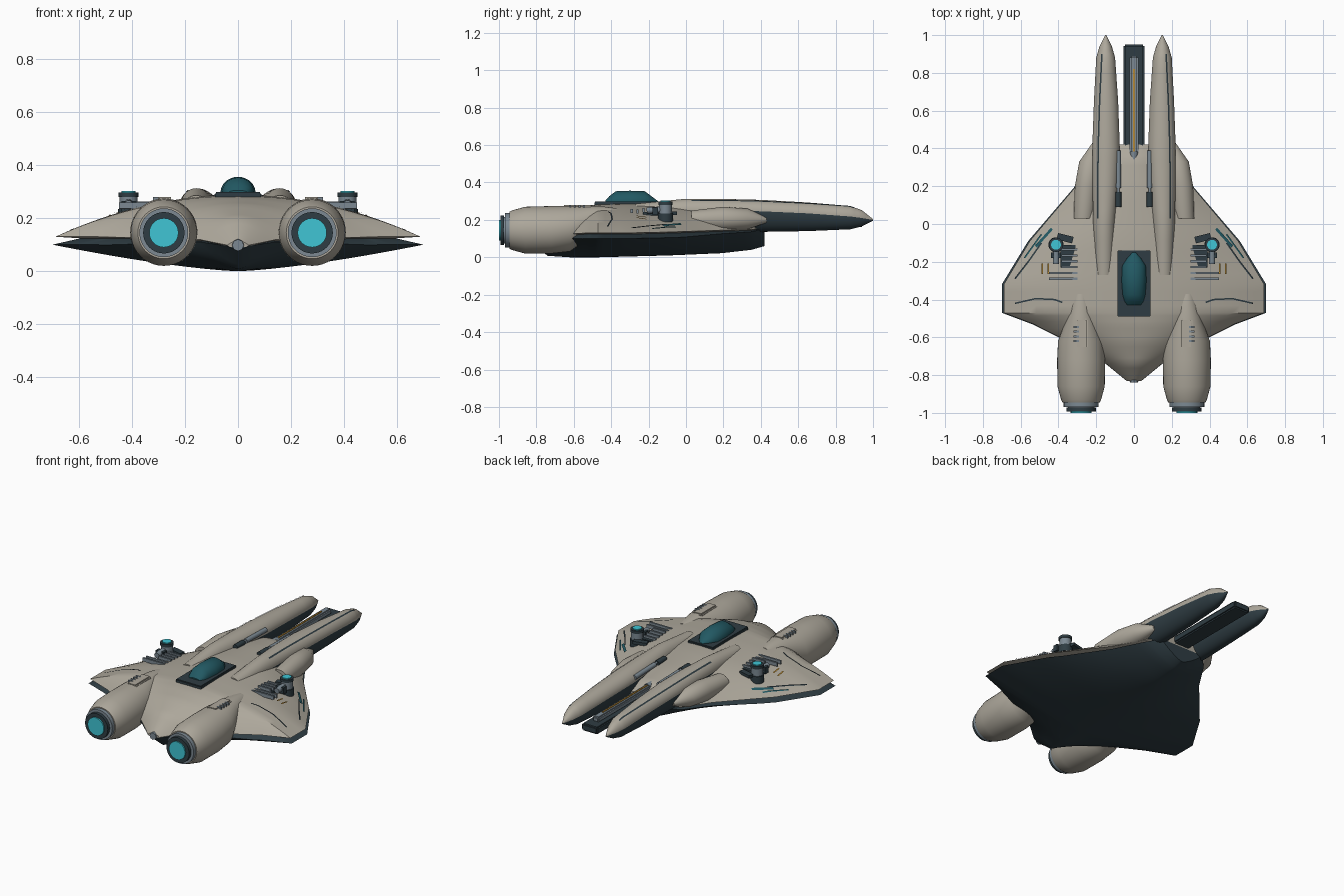
import bpy, bmesh, math
from mathutils import Matrix, Vector

cube = bpy.data.objects.get("Cube")
if cube:
    bpy.data.objects.remove(cube, do_unlink=True)


def material(name, r, g, b):
    m = bpy.data.materials.new(name)
    m.use_nodes = True
    m.diffuse_color = (r, g, b, 1)
    m.node_tree.nodes["Principled BSDF"].inputs["Base Color"].default_value = (r, g, b, 1)
    return m


BEIGE = material("warm beige", 0.42, 0.39, 0.33)
DARK = material("dark slate", 0.028, 0.046, 0.056)
GREY = material("steel grey", 0.2, 0.25, 0.29)
GLASS = material("teal glass", 0.016, 0.1, 0.125)
GLOW = material("cyan glow", 0.05, 0.56, 0.66)
GOLD = material("gold", 0.5, 0.27, 0.04)


def finish(name, bm, mats, mirror=False, fix_normals=True):
    if fix_normals:
        bmesh.ops.recalc_face_normals(bm, faces=bm.faces)
    me = bpy.data.meshes.new(name)
    bm.to_mesh(me)
    bm.free()
    for m in mats:
        me.materials.append(m)
    ob = bpy.data.objects.new(name, me)
    bpy.context.collection.objects.link(ob)
    bpy.ops.object.select_all(action="DESELECT")
    ob.select_set(True)
    bpy.context.view_layer.objects.active = ob
    bpy.ops.object.shade_smooth_by_angle(angle=math.radians(35))
    if mirror:
        ob.modifiers.new("Mirror", "MIRROR").use_mirror_merge = False
    return ob


def loft(name, rings, mats, mirror=False, rule=lambda i: 0):
    """Skin closed rings of equal length; rule picks the material by position on the ring."""
    bm = bmesh.new()
    rows = [[bm.verts.new(p) for p in ring] for ring in rings]
    n = len(rows[0])
    for a, b in zip(rows, rows[1:]):
        for i in range(n):
            j = (i + 1) % n
            bm.faces.new((a[i], a[j], b[j], b[i])).material_index = rule(i)
    for end in (rows[0], rows[-1]):
        bm.faces.new(end)
    return finish(name, bm, mats, mirror)


def box(name, loc, size, mat, mirror=False, turn=0, bevel=0):
    bm = bmesh.new()
    bmesh.ops.create_cube(bm, size=1, matrix=Matrix.Translation(loc) @ Matrix.Rotation(turn, 4, "Z")
                          @ Matrix.Diagonal((*size, 1)))
    if bevel:
        bmesh.ops.bevel(bm, geom=bm.edges[:], offset=bevel, segments=2, affect="EDGES")
    return finish(name, bm, [mat], mirror)


def rod(name, start, end, r1, r2, mat, mirror=False, sides=24):
    bm = bmesh.new()
    a, b = Vector(start), Vector(end)
    turn = (b - a).to_track_quat("Z", "Y").to_matrix().to_4x4()
    bmesh.ops.create_cone(bm, cap_ends=True, segments=sides, radius1=r1, radius2=r2,
                          depth=(b - a).length, matrix=Matrix.Translation((a + b) / 2) @ turn)
    return finish(name, bm, [mat], mirror)


def sample(keys, y):
    for a, b in zip(keys, keys[1:]):
        if y <= b[0]:
            f = max(0, (y - a[0]) / (b[0] - a[0]))
            return [p + (q - p) * f for p, q in zip(a[1:], b[1:])]
    return list(keys[-1][1:])


def stations(keys, steps):
    out = [a[0] + (b[0] - a[0]) * k / steps for a, b in zip(keys, keys[1:]) for k in range(steps)]
    return out + [keys[-1][0]]


# Hull stations: y, half width, top, bottom, seam height
HULL = [(-0.83, 0.04, 0.115, 0.08, 0.098), (-0.74, 0.15, 0.2, 0.008, 0.12),
        (-0.62, 0.36, 0.252, 0, 0.125), (-0.53, 0.54, 0.275, 0, 0.13),
        (-0.47, 0.7, 0.284, 0, 0.13), (-0.32, 0.7, 0.288, 0.004, 0.13),
        (-0.09, 0.56, 0.288, 0.01, 0.135), (0.19, 0.32, 0.27, 0.022, 0.145),
        (0.35, 0.22, 0.25, 0.04, 0.15), (0.42, 0.15, 0.21, 0.06, 0.16)]
# Prong stations: y, centre x, half width, seam height, rise, drop
PRONG = [(-0.27, 0.158, 0.043, 0.25, 0.036, 0.03), (0, 0.158, 0.058, 0.25, 0.063, 0.08),
         (0.2, 0.152, 0.068, 0.25, 0.062, 0.1), (0.4, 0.148, 0.073, 0.246, 0.061, 0.11),
         (0.65, 0.148, 0.064, 0.235, 0.058, 0.095), (0.88, 0.15, 0.05, 0.218, 0.056, 0.068),
         (0.94, 0.15, 0.033, 0.21, 0.042, 0.045), (1.0, 0.15, 0.003, 0.2, 0.004, 0.004)]


def hull_top(x, y):
    w, top, _, seam = sample(HULL, y)
    return seam + (top - seam) * max(0, 1 - (x / w) ** 2)


def prong_top(x, y):
    cx, rx, seam, rise, _ = sample(PRONG, y)
    return seam + rise * math.sqrt(max(0, 1 - ((x - cx) / rx) ** 2))


N = 32
span = [2 * k / N - 1 for k in range(N + 1)]
upper, lower = [], []
for y in stations(HULL, 4):
    w, top, low, seam = sample(HULL, y)
    inner = seam - 0.006
    rim = seam - 0.03 * min(1, w / 0.5)
    upper.append([(t * w * 0.985, y, seam + (top - seam) * (1 - t * t)) for t in span]
                 + [(w * 0.85, y, inner), (-w * 0.85, y, inner)])
    lower.append([(t * w, y, rim - (rim - low) * (1 - abs(t) ** 1.4)) for t in span]
                 + [(w * 0.85, y, inner), (-w * 0.85, y, inner)])
loft("upper_hull", upper, [BEIGE])
loft("lower_hull", lower, [DARK])
rod("tail_port", (0, -0.838, 0.098), (0, -0.82, 0.098), 0.022, 0.024, GREY, sides=8)


def oval(cx, y, cz, rx, rise, drop, n=32):
    angles = [2 * math.pi * k / n for k in range(n)]
    return [(cx + rx * math.cos(a), y, cz + (rise if math.sin(a) > 0 else drop) * math.sin(a)) for a in angles]


# Forward prongs, beige above and dark below
loft("prong", [oval(s[0], y, *[s[2], s[1], s[3], s[4]]) for y in stations(PRONG, 3)
               for s in [sample(PRONG, y)]], [BEIGE, DARK], True, lambda i: int(i >= 16))

# Shoulder pods beside the prongs
POD = [(0.03, 0.265, 0.055, 0.2, 0.05), (0.2, 0.25, 0.063, 0.205, 0.065),
       (0.33, 0.23, 0.06, 0.205, 0.055), (0.43, 0.2, 0.02, 0.2, 0.015)]
loft("shoulder_pod", [oval(x, y, z, rx, rz, rz) for y, x, rx, z, rz in POD], [BEIGE], True)

# Engine nacelles
ENGINE = [(-0.945, 0.28, 0.098, 0.145), (-0.93, 0.28, 0.106, 0.145), (-0.86, 0.28, 0.125, 0.145),
          (-0.72, 0.28, 0.127, 0.147), (-0.62, 0.28, 0.122, 0.153), (-0.52, 0.28, 0.085, 0.19),
          (-0.43, 0.28, 0.06, 0.21), (-0.37, 0.28, 0.04, 0.222)]
loft("engine_nacelle", [oval(x, y, z, r, r, r, 40) for y, x, r, z in ENGINE], [BEIGE], True)
for part, y1, y2, r, mat in (("engine_ring", -0.968, -0.94, 0.092, GREY),
                             ("engine_neck", -0.975, -0.96, 0.07, GREY),
                             ("engine_nozzle", -0.992, -0.972, 0.078, DARK),
                             ("engine_glow", -1.0, -0.99, 0.055, GLOW)):
    rod(part, (0.28, y1, 0.145), (0.28, y2, 0.145), r, r, mat, True, 40)
box("engine_hatch", (0.277, -0.58, 0.268), (0.066, 0.16, 0.022), BEIGE, True, bevel=0.008)
for k in range(4):
    box("hatch_fin", (0.306, -0.62 + 0.025 * k, 0.272), (0.03, 0.01, 0.016), GREY, True)

# Canopy on its deck plate
box("canopy_deck", (0, -0.315, 0.287), (0.175, 0.35, 0.022), DARK, bevel=0.004)
CANOPY = [(-0.43, 0.035, 0.008), (-0.41, 0.05, 0.03), (-0.375, 0.06, 0.056), (-0.3, 0.066, 0.059),
          (-0.22, 0.062, 0.056), (-0.18, 0.036, 0.026), (-0.15, 0.008, 0.004)]
loft("canopy", [oval(0, y, 0.297, rx, rz, 0.004) for y, rx, rz in CANOPY], [GLASS])

# Central rail gun between the prongs
box("gun_rail", (0, 0.65, 0.185), (0.11, 0.6, 0.045), DARK, bevel=0.008)
box("gun_barrel", (0, 0.62, 0.222), (0.045, 0.54, 0.035), GREY, bevel=0.008)
rod("barrel_root", (0, 0.27, 0.25), (0, 0.38, 0.228), 0.004, 0.022, GREY)
box("barrel_strip", (0, 0.58, 0.241), (0.009, 0.48, 0.006), GOLD)

# Small cannons on the inner flanks of the prongs
rod("side_cannon", (0.083, 0.19, 0.275), (0.083, 0.39, 0.27), 0.014, 0.014, GREY, True, 16)
rod("cannon_sleeve", (0.083, 0.09, 0.275), (0.083, 0.17, 0.275), 0.016, 0.016, DARK, True, 16)
rod("cannon_link", (0.083, 0.1, 0.28), (0.083, 0.38, 0.276), 0.007, 0.007, GREY, True, 12)

# Wing turrets
for part, z1, z2, r, mat in (("turret_base", 0.19, 0.235, 0.04, DARK), ("turret_body", 0.225, 0.282, 0.034, GREY),
                             ("turret_cap", 0.28, 0.297, 0.038, DARK), ("turret_lens", 0.295, 0.303, 0.026, GLOW)):
    rod(part, (0.413, -0.11, z1), (0.413, -0.11, z2), r, r, mat, True)
rod("turret_barrel", (0.413, -0.13, 0.255), (0.413, -0.21, 0.25), 0.017, 0.017, GREY, True, 16)
box("turret_collar", (0.413, -0.165, 0.245), (0.055, 0.03, 0.04), DARK, True)
box("turret_plate", (0.365, -0.075, 0.235), (0.085, 0.035, 0.018), DARK, True, turn=0.25)

# Rows of cooling bars on the wings
for k in range(6):
    y = -0.135 - 0.031 * k
    x1 = 0.45 if k > 3 else 0.385
    mid = (0.3 + x1) / 2
    box("cooling_bar", (mid, y, hull_top(mid, y) + 0.008), (x1 - 0.3, 0.011, 0.022), GREY, True)
box("cooling_bed", (0.35, -0.17, hull_top(0.35, -0.17) - 0.004), (0.08, 0.12, 0.02), DARK, True)


def stripe(name, path, width, mat, surface, lift=0.004):
    """Thin painted ribbon laid along a path over a surface."""
    pts = [Vector(a).lerp(Vector(b), k / 8) for a, b in zip(path, path[1:]) for k in range(8)]
    pts.append(Vector(path[-1]))
    bm = bmesh.new()
    rows = []
    for i, p in enumerate(pts):
        d = (pts[min(i + 1, len(pts) - 1)] - pts[max(i - 1, 0)]).normalized()
        side = Vector((d.y, -d.x)) * width / 2
        rows.append([bm.verts.new((q.x, q.y, surface(q.x, q.y) + lift)) for q in (p - side, p + side)])
    for a, b in zip(rows, rows[1:]):
        f = bm.faces.new((a[0], a[1], b[1], b[0]))
        f.normal_update()
        if f.normal.z < 0:
            f.normal_flip()
    finish(name, bm, [mat], True, False)


# Panel seams and painted marks
stripe("wing_seam", [(0.49, -0.1), (0.56, -0.2), (0.63, -0.29)], 0.008, DARK, hull_top)
stripe("rear_wing_seam", [(0.38, -0.415), (0.42, -0.4), (0.52, -0.395), (0.63, -0.42)], 0.008, DARK, hull_top)
stripe("leading_edge_stripe", [(0.435, -0.025), (0.52, -0.12)], 0.014, GLASS, hull_top)
stripe("tip_edge_stripe", [(0.49, -0.055), (0.58, -0.18)], 0.008, GLASS, hull_top)
stripe("prong_seam", [(0.193, 0.03), (0.19, 0.4), (0.182, 0.65), (0.17, 0.9)], 0.008, DARK, prong_top)
for x in (0.455, 0.485):
    stripe("gold_mark", [(x, -0.265), (x, -0.21)], 0.008, GOLD, hull_top, 0.007)
